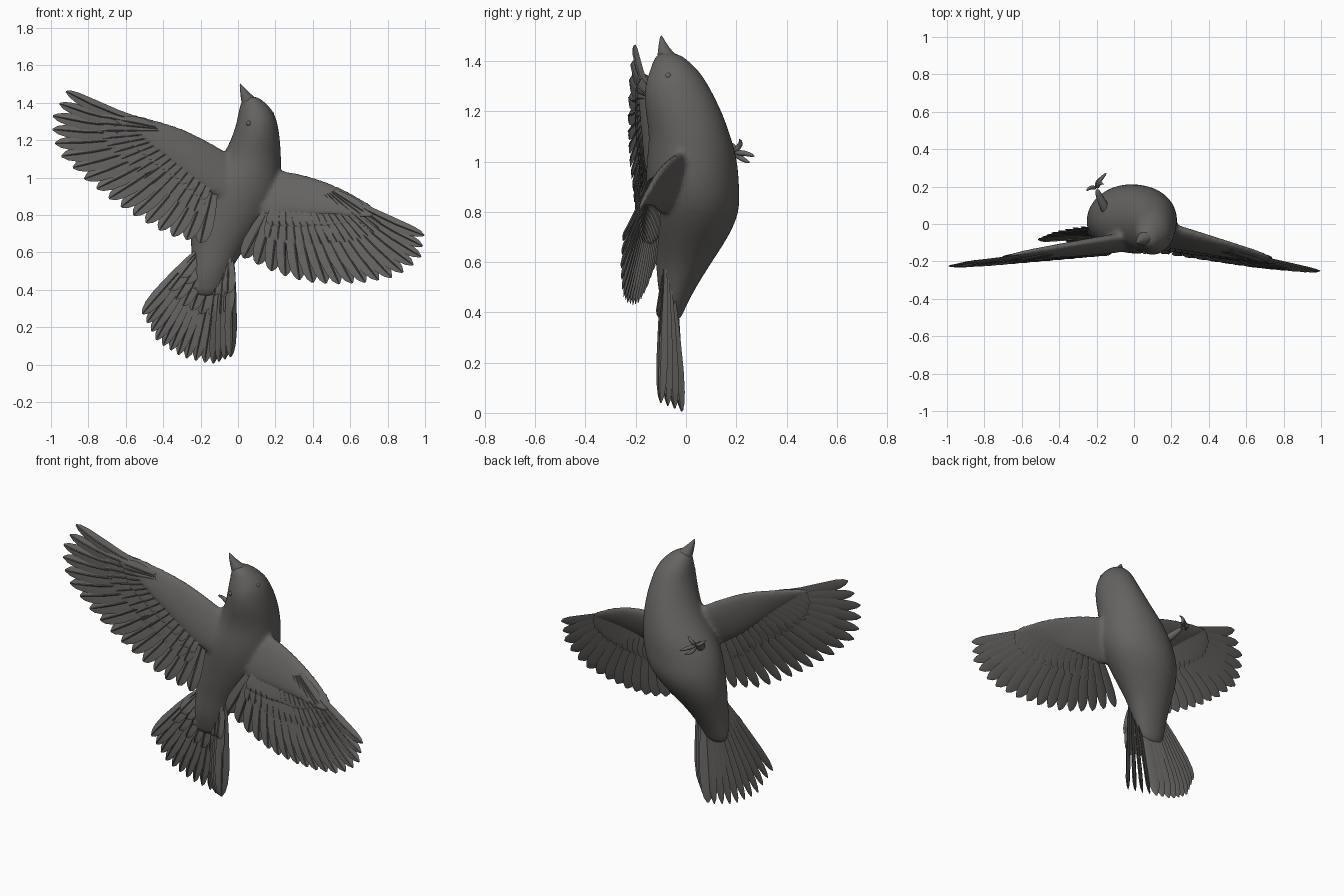
import bpy, bmesh, math
from mathutils import Vector, Matrix

cube = bpy.data.objects.get("Cube")
if cube:
    bpy.data.objects.remove(cube)

plumage = bpy.data.materials.new("dark_grey")
plumage.use_nodes = True
GREY = (0.13, 0.125, 0.12, 1)
plumage.diffuse_color = GREY
plumage.node_tree.nodes["Principled BSDF"].inputs["Base Color"].default_value = GREY


def loft(bm, rings):
    """Skin a list of closed rings and cap both ends."""
    rows = [[bm.verts.new(p) for p in ring] for ring in rings]
    n = len(rows[0])
    for a, b in zip(rows, rows[1:]):
        for i in range(n):
            j = (i + 1) % n
            bm.faces.new((a[i], a[j], b[j], b[i]))
    bm.faces.new(rows[0][::-1])
    bm.faces.new(rows[-1])


def finish(name, bm, subdiv=0, angle=40):
    bmesh.ops.recalc_face_normals(bm, faces=bm.faces)
    mesh = bpy.data.meshes.new(name)
    bm.to_mesh(mesh)
    bm.free()
    ob = bpy.data.objects.new(name, mesh)
    bpy.context.collection.objects.link(ob)
    mesh.materials.append(plumage)
    bpy.ops.object.select_all(action="DESELECT")
    ob.select_set(True)
    bpy.context.view_layer.objects.active = ob
    bpy.ops.object.shade_smooth_by_angle(angle=math.radians(angle))
    if subdiv:
        mod = ob.modifiers.new("round", "SUBSURF")
        mod.levels = mod.render_levels = subdiv
    return ob


def ellipse(c, u, v, n=20):
    return [Vector(c) + u * math.cos(k * math.tau / n) + v * math.sin(k * math.tau / n)
            for k in range(n)]


def along(points, t):
    """Point at fraction t of a polyline with evenly weighted legs."""
    s = t * (len(points) - 1)
    i = min(int(s), len(points) - 2)
    return points[i].lerp(points[i + 1], s - i)


def tube(bm, path, radii, n=8):
    path = [Vector(p) for p in path]
    rings = []
    for i, p in enumerate(path):
        d = path[min(i + 1, len(path) - 1)] - path[max(i - 1, 0)]
        u = d.orthogonal().normalized()
        rings.append(ellipse(p, u * radii[i], d.normalized().cross(u) * radii[i], n))
    loft(bm, rings)


VANE = [(0, .4), (.15, .65), (.4, .88), (.7, 1), (.86, .85), (.95, .55), (1, .12)]
SECTION = [(-1, 0), (-.5, .4), (-.1, .6), (0, 1), (.1, .6), (.5, .4), (1, 0), (0, -.5)]


def feather(bm, root, tip, width, thick=.013, tilt=.2, bend=0):
    d = (tip - root).normalized()
    turn = Matrix.Rotation(tilt, 3, d)
    side = d.cross(Vector((0, -1, 0))).normalized()
    up = turn @ side.cross(d)
    side = turn @ side
    rings = []
    for t, w in VANE:
        c = root.lerp(tip, t) + side * bend * math.sin(math.pi * t)
        rings.append([c + side * width * w * a + up * thick * min(1, w * 1.2) * b
                      for a, b in SECTION])
    loft(bm, rings)


# Body and head: stacked ellipses (z, centre x, centre y, radius x, radius y)
BODY = [(1.435, .068, -.075, .03, .035), (1.41, .078, -.064, .06, .066),
        (1.36, .095, -.045, .093, .1), (1.3, .103, -.038, .109, .132),
        (1.2, .095, -.01, .133, .155), (1.1, .07, .018, .163, .163),
        (1, .03, .024, .203, .185), (.9, 0, .026, .228, .188),
        (.8, -.03, .035, .22, .184), (.7, -.075, .018, .184, .154),
        (.6, -.115, -.008, .135, .112), (.5, -.145, -.037, .108, .078),
        (.42, -.165, -.048, .09, .046), (.36, -.175, -.05, .06, .026)]
torso = bmesh.new()
loft(torso, [ellipse((x, y, z), Vector((rx, 0, 0)), Vector((0, ry, 0)))
             for z, x, y, rx, ry in BODY])

# Beak
bm = bmesh.new()
tube(bm, [(.08, -.06, 1.36), (.06, -.075, 1.405), (.034, -.09, 1.445), (.01, -.1, 1.505)],
     [.06, .045, .024, .003], 12)
finish("beak", bm, 1, 180)

# Eyes
for name, spot in (("right_eye", (.058, -.147, 1.29)), ("left_eye", (.178, -.07, 1.34))):
    bm = bmesh.new()
    bmesh.ops.create_uvsphere(bm, u_segments=12, v_segments=8, radius=.014,
                              matrix=Matrix.Translation(spot))
    finish(name, bm, 0, 180)


def wing(side, lead, trail, arm, roots, tips, tilt, count=17):
    """lead and trail give the depth of the front and rear edges at a given x."""
    def spread(line, start, gain):
        points = []
        for k, (x, z) in enumerate(line):
            mix = min(1, start + gain * k / (len(line) - 1))
            points.append(Vector((x, lead(x) + (trail(x) - lead(x)) * mix, z)))
        return points

    root_line = spread(roots, .3, .35)
    tip_line = spread(tips, .3, 2)

    # Fleshy arm with an aerofoil section, merged into the torso
    rings = []
    for (lx, lz), (tx, tz), thick in arm:
        a = Vector((lx, lead(lx), lz))
        b = Vector((tx, lead(tx) * .3 + trail(tx) * .7, tz))
        rings.append(ellipse((a + b) / 2, (a - b) / 2, Vector((0, thick, 0))))
    loft(torso, rings)

    # Flight feathers
    bm = bmesh.new()
    for k in range(count):
        t = k / (count - 1)
        width = .034 + .014 * min(1, 3 * t)
        feather(bm, along(root_line, t), along(tip_line, t), width, tilt=tilt,
                bend=-.1 * tilt * (1 - t))
    finish(side + "_flight_feathers", bm)

    # Coverts, layered over and under the flight feathers
    bm = bmesh.new()
    for reach, lift in ((.55, -.01), (.34, -.02), (.48, .01)):
        for k in range(1, count):
            t = (k + .5) / (count + 1)
            root, tip = along(root_line, t), along(tip_line, t)
            shift = Vector((0, lift, 0))
            feather(bm, root + shift * .5, root.lerp(tip, reach) + shift, .038,
                    .01, tilt)
    finish(side + "_covert_feathers", bm)


wing("right", lambda x: -.06 + .15 * x, lambda x: -.15 + .085 * x,
     [((.07, 1.06), (.03, .85), .04), ((-.12, 1.175), (-.18, .91), .046),
      ((-.3, 1.27), (-.36, 1.06), .034), ((-.45, 1.31), (-.5, 1.18), .026),
      ((-.7, 1.38), (-.7, 1.32), .014)],
     [(-.45, 1.28), (-.43, 1.26), (-.4, 1.23), (-.36, 1.2),
      (-.3, 1.15), (-.24, 1.1), (-.18, 1.02), (-.13, .95)],
     [(-.92, 1.46), (-1, 1.31), (-.97, 1.14), (-.83, 1),
      (-.68, .88), (-.53, .78), (-.37, .69), (-.2, .65)], .22)

wing("left", lambda x: .045 - .285 * x, lambda x: -.13 - .15 * x,
     [((.08, 1.06), (.06, .78), .045), ((.25, 1.04), (.23, .79), .046),
      ((.4, 1.005), (.37, .79), .036), ((.52, .965), (.48, .8), .027),
      ((.78, .825), (.74, .77), .014)],
     [(.52, .93), (.5, .92), (.47, .91), (.42, .9),
      (.36, .9), (.3, .88), (.23, .86), (.17, .84)],
     [(.995, .69), (.975, .56), (.85, .47), (.69, .44),
      (.53, .43), (.37, .44), (.2, .49), (.03, .57)], -.22)

# Blend torso and arms into one skin
body = finish("body", torso, 2, 180)
skin = body.modifiers.new("blend", "REMESH")
skin.mode = "VOXEL"
skin.voxel_size = .012
skin.use_smooth_shade = True
relax = body.modifiers.new("relax", "SMOOTH")
relax.factor = .5
relax.iterations = 8

# Tail fan, arched towards the belly and folded back along its left edge
bm = bmesh.new()
fan = [Vector(p) for p in ((-.51, -.085, .27), (-.43, -.05, .12), (-.3, -.02, .04),
                           (-.14, -.01, .002), (-.04, -.1, .04))]
base = [Vector((-.22, -.065, .6)), Vector((-.13, -.045, .56)), Vector((-.035, -.085, .57))]
for k in range(14):
    t = k / 13
    feather(bm, along(base, t), along(fan, t), .04, .015, .3 if t < .75 else -.6)
for reach, lift in ((.55, -.02), (.35, -.03)):
    for k in range(8):
        t = (k + .5) / 8
        root = along(base, t)
        feather(bm, root, root.lerp(along(fan, t), reach) + Vector((0, lift, 0)),
                .04, .015, .3)
finish("tail_feathers", bm)

# Foot: leg and curled toes
bm = bmesh.new()
ankle = (-.2, .19, 1.035)
tube(bm, [(-.13, .04, .96), (-.18, .13, 1), ankle], [.035, .024, .014])
for mid, end in (((-.185, .235, 1.035), (-.145, .275, 1.02)),
                 ((-.185, .225, 1.075), (-.16, .21, 1.09)),
                 ((-.2, .23, 1.005), (-.165, .255, .995)),
                 ((-.235, .2, 1.055), (-.255, .175, 1.075))):
    tube(bm, [ankle, mid, end], [.013, .013, .006])
finish("foot", bm, 1, 180)
